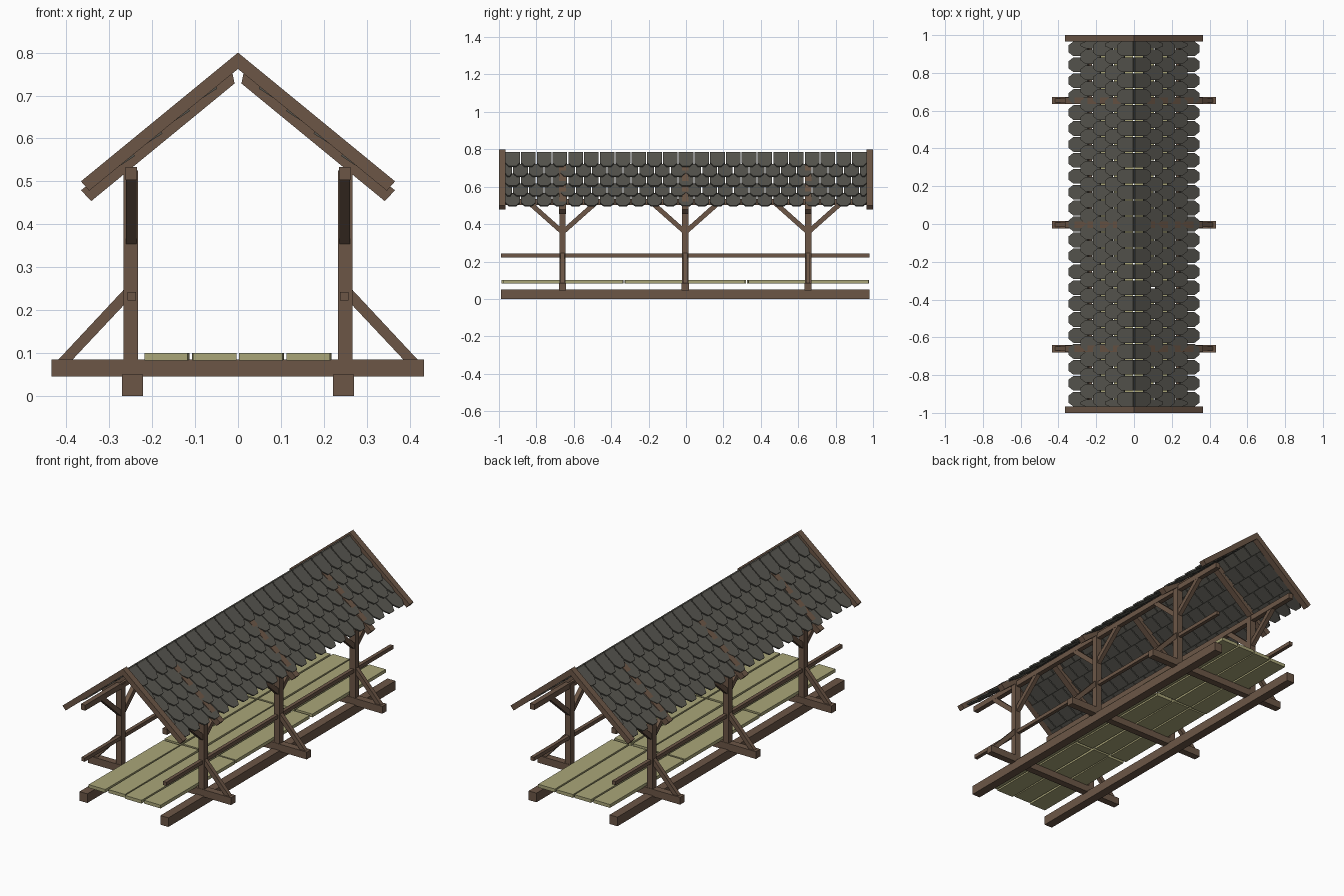
import bpy, bmesh, math, random
from mathutils import Vector

if "Cube" in bpy.data.objects:
    bpy.data.objects.remove(bpy.data.objects["Cube"])
random.seed(4)


def mat(name, col):
    m = bpy.data.materials.new(name)
    m.diffuse_color = (*col, 1)
    m.use_nodes = True
    m.node_tree.nodes["Principled BSDF"].inputs["Base Color"].default_value = m.diffuse_color
    return m


WOOD = mat("brown_wood", (0.15, 0.094, 0.062))
PLANK = mat("pale_plank", (0.40, 0.38, 0.19))
SLATE = mat("roof_shingle", (0.095, 0.092, 0.078))


def finish(bm, name, material):
    bmesh.ops.recalc_face_normals(bm, faces=bm.faces)
    me = bpy.data.meshes.new(name)
    bm.to_mesh(me)
    bm.free()
    me.materials.append(material)
    ob = bpy.data.objects.new(name, me)
    bpy.context.collection.objects.link(ob)
    return ob


def add_prism(bm, points, offset):
    """Extrude a closed planar outline along an offset vector."""
    f = bm.faces.new([bm.verts.new(p) for p in points])
    r = bmesh.ops.extrude_face_region(bm, geom=[f])
    bmesh.ops.translate(bm, vec=Vector(offset),
                        verts=[v for v in r["geom"] if isinstance(v, bmesh.types.BMVert)])


def prism_xz(name, pts, y0, y1, material=WOOD):
    bm = bmesh.new()
    add_prism(bm, [(x, y0, z) for x, z in pts], (0, y1 - y0, 0))
    return finish(bm, name, material)


def box(name, x0, x1, y0, y1, z0, z1, material=WOOD):
    return prism_xz(name, [(x0, z0), (x1, z0), (x1, z1), (x0, z1)], y0, y1, material)


FRAMES = (-0.66, -0.004, 0.653)
Y0, Y1 = -0.99, 0.98
K = 0.82                      # roof slope: z drop per x
D = Vector((1, 0, -K)).normalized()
N = Vector((K, 0, 1)).normalized()

for s, side in ((-1, "left"), (1, "right")):
    def sbox(name, xa, xb, *r):
        return box(side + name, s * xa, s * xb, *r)

    # long members
    sbox("_ground_beam", 0.222, 0.27, Y0, Y1, 0, 0.05)
    sbox("_handrail", 0.238, 0.258, Y0, Y1, 0.222, 0.242)
    sbox("_wall_plate", 0.235, 0.262, Y0, Y1, 0.503, 0.533)

    for y in FRAMES:
        # post, outer strut and rafter
        sbox("_post", 0.233, 0.267, y - 0.017, y + 0.017, 0.08, 0.525)
        prism_xz(side + "_outer_strut",
                 [(s * x, z) for x, z in ((0.387, 0.083), (0.42, 0.083), (0.262, 0.252), (0.262, 0.216))],
                 y - 0.011, y + 0.011)
        prism_xz(side + "_rafter",
                 [(s * x, z) for x, z in ((0.008, 0.728), (0.342, 0.454), (0.366, 0.479), (0.015, 0.763))],
                 y - 0.018, y + 0.018)
        # pair of knee braces up to the wall plate
        for d in (-1, 1):
            bm = bmesh.new()
            add_prism(bm, [(s * 0.237, y + d * a, z) for a, z in
                           ((0.01, 0.348), (0.01, 0.382), (0.148, 0.505), (0.187, 0.505))],
                      (s * 0.024, 0, 0))
            finish(bm, side + "_knee_brace", WOOD)

# cross beams
for y in FRAMES:
    box("cross_beam", -0.435, 0.433, y - 0.019, y + 0.019, 0.045, 0.085)

# chevron bargeboards at both gables
for n, a, b in (("front", -1, -0.966), ("back", 0.966, 1)):
    prism_xz(n + "_bargeboard", [(0, 0.80), (0.366, 0.50), (0.347, 0.478), (0, 0.762),
                                 (-0.347, 0.478), (-0.366, 0.50)], a, b)

# deck planks, slightly uneven
for i in range(4):
    for j in range(3):
        ob = box("deck_plank", -0.0505, 0.0505, -0.321, 0.321, 0.082, 0.1, PLANK)
        ob.location = (-0.166 + i * 0.1105, -0.66 + j * 0.656 + random.uniform(-.006, .006), 0)
        ob.rotation_euler.z = random.uniform(-0.008, 0.008)

# overlapping shingles with clipped corners
PITCH, L, T = 0.0843, 0.12, 0.008


def add_shingle(bm, s, row, yc, w):
    tip_x = 0.346 - 0.064 * row
    low = Vector((tip_x, 0, 0.784 - K * tip_x))
    lift = 0.012 if row == 4 else 0
    up = low - D * L - N * (0.014 - lift)
    e = (up - low).normalized()
    chamfer = min(0.02, w * 0.3)
    out = []
    for u, v in ((0, -w / 2 + chamfer), (0, w / 2 - chamfer), (0.03, w / 2),
                 (L, w / 2), (L, -w / 2), (0.03, -w / 2)):
        p = low + e * u
        out.append((s * p.x, yc + v, p.z))
    add_prism(bm, out, (-s * N.x * T, 0, -N.z * T))


for s, side in ((-1, "left"), (1, "right")):
    bm = bmesh.new()
    for row in range(5):
        if row % 2 == 0:
            tiles = [(k * PITCH, PITCH - 0.006) for k in range(-11, 12)]
        else:
            tiles = [((k + 0.5) * PITCH, PITCH - 0.006) for k in range(-11, 11)]
            tiles += [(e * 11.25 * PITCH, PITCH / 2 - 0.006) for e in (-1, 1)]
        for yc, w in tiles:
            add_shingle(bm, s, row, yc, w)
    finish(bm, side + "_roof_shingles", SLATE)
